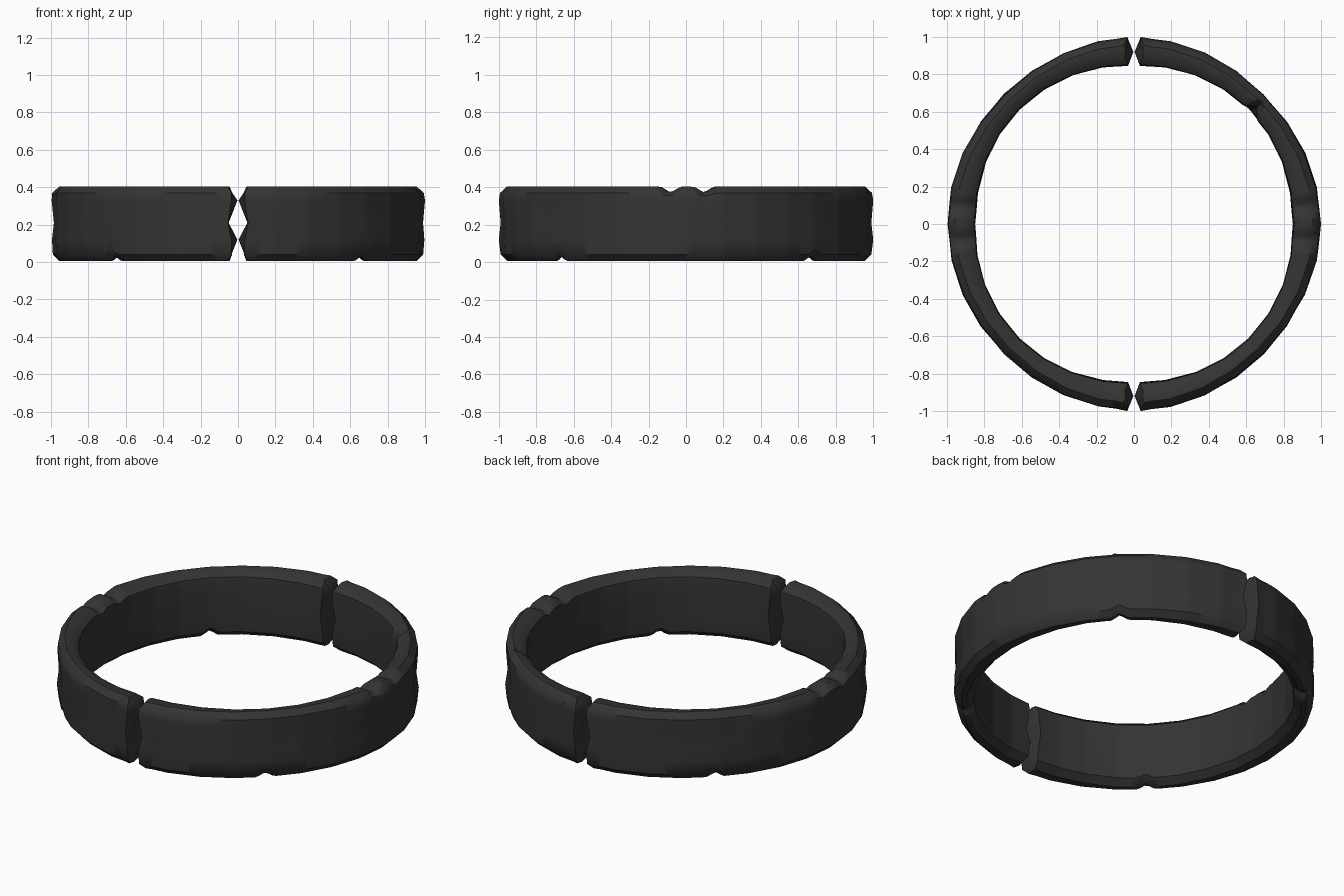
import bpy, bmesh, math

if "Cube" in bpy.data.objects:
    bpy.data.objects.remove(bpy.data.objects["Cube"])

mat = bpy.data.materials.new("dark charcoal")
mat.diffuse_color = (0.034, 0.034, 0.034, 1)
mat.use_nodes = True
mat.node_tree.nodes["Principled BSDF"].inputs["Base Color"].default_value = mat.diffuse_color

# cross-section levels: z, outer radius, inner radius, end cap centre gap
LEVELS = [(0.005, 0.955, 0.895, 0.045), (0.04, 0.99, 0.855, 0.035), (0.12, 1.0, 0.845, 0.003),
          (0.21, 0.99, 0.85, 0.05), (0.33, 1.0, 0.845, 0.003), (0.37, 0.993, 0.852, 0.03),
          (0.403, 0.957, 0.893, 0.045)]
STEP = math.radians(11.25)
SUB = 8
N = len(LEVELS)


def facet(a):
    """Chord factor giving straight segments every STEP, flatter on the diagonals."""
    k = math.floor(a / STEP)
    m = (k + 0.5) * STEP
    return math.cos(STEP / 2) / math.cos(a - m)


def tri(a, centre, width):
    return max(0.0, 1 - abs(a - centre) / width)


def shape(a, i, side):
    """Outer radius, inner radius and height of a level at angle a, with chips."""
    z, ro, ri, _ = LEVELS[i]
    f = facet(a)
    diag = math.sin(2 * a) ** 2
    ro = (ro - 0.016 * diag) * f
    ri = (ri + 0.016 * diag) * (f + 0.004)
    if 1 < i < 5:
        ro -= 0.006 * (0.5 + 0.5 * math.sin(5 * a + i + side))
        ri += 0.006 * (0.5 + 0.5 * math.sin(4 * a + 2 * i))
    if i >= N - 2:   # chips in the upper rim
        d = max(tri(a, -0.09, 0.06), tri(a, 0.105, 0.06))
        z -= 0.033 * d * (1 if i == N - 1 else 0.6)
    if i <= 1:       # chips in the lower rim
        d = max(tri(a, -0.80, 0.05), tri(a, 0.79, 0.05))
        z += 0.03 * d
    if side > 0 and i > 2:   # inner chip
        ri += 0.04 * tri(a, 0.76, 0.055)
    return ro, ri, z


def half_ring(name, side):
    bm = bmesh.new()
    cols = []
    count = 15 * SUB
    lo = -7.5 * STEP
    angles = [None] + [lo + j * STEP / SUB for j in range(count + 1)] + [None]
    for j, a in enumerate(angles):
        outer, inner = [], []
        for i in range(N):
            if a is None:   # end of the half, cut near x = 0
                z, ro, ri, _ = LEVELS[i]
                s = -1 if j == 0 else 1
                x = 0.05 if i in (0, N - 1) else (0.05 if i == 3 else 0.032)
                outer.append(bm.verts.new((side * (x + 0.004), s * ro, z)))
                inner.append(bm.verts.new((side * x, s * ri, z)))
            else:
                ro, ri, z = shape(a, i, side)
                c, s = math.cos(a), math.sin(a)
                outer.append(bm.verts.new((side * ro * c, ro * s, z)))
                inner.append(bm.verts.new((side * ri * c, ri * s, z)))
        cols.append(outer + inner[::-1])
    # skin
    M = 2 * N
    for p, q in zip(cols, cols[1:]):
        for i in range(M):
            k = (i + 1) % M
            bm.faces.new((p[i], q[i], q[k], p[k]))
    # jagged end caps with two protruding points
    for col, s in ((cols[0], -1), (cols[-1], 1)):
        mid = [bm.verts.new((side * L[3], s * 0.92, L[0])) for L in LEVELS]
        for i in range(N - 1):
            bm.faces.new((col[i], col[i + 1], mid[i + 1], mid[i]))
            bm.faces.new((mid[i], mid[i + 1], col[M - 2 - i], col[M - 1 - i]))
        bm.faces.new((col[0], mid[0], col[M - 1]))
        bm.faces.new((col[N - 1], col[N], mid[N - 1]))
    bmesh.ops.recalc_face_normals(bm, faces=bm.faces)
    me = bpy.data.meshes.new(name)
    bm.to_mesh(me)
    bm.free()
    me.materials.append(mat)
    ob = bpy.data.objects.new(name, me)
    bpy.context.collection.objects.link(ob)
    bpy.ops.object.select_all(action='DESELECT')
    ob.select_set(True)
    bpy.context.view_layer.objects.active = ob
    bpy.ops.object.shade_smooth_by_angle(angle=math.radians(40))


# two broken halves of the ring
half_ring("right_half_ring", 1)
half_ring("left_half_ring", -1)
